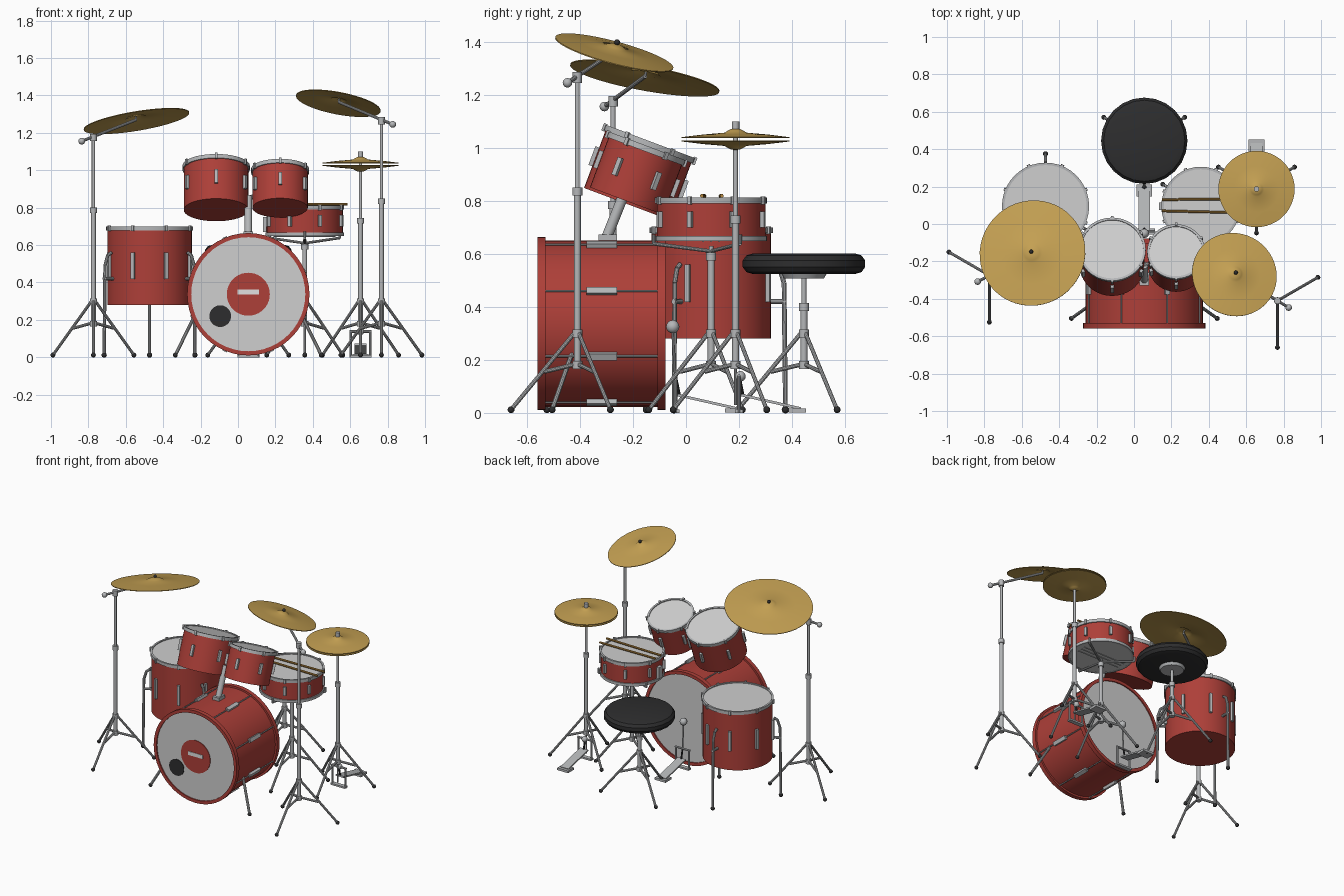
import bpy, bmesh, math
from mathutils import Matrix, Vector

if "Cube" in bpy.data.objects:
    bpy.data.objects.remove(bpy.data.objects["Cube"])

V = Vector


def material(name, rgb):
    m = bpy.data.materials.new(name)
    m.diffuse_color = (*rgb, 1)
    m.use_nodes = True
    m.node_tree.nodes["Principled BSDF"].inputs["Base Color"].default_value = m.diffuse_color
    return m


RED = material("red_lacquer", (0.42, 0.05, 0.04))
HEAD = material("drum_skin", (0.62, 0.62, 0.62))
CHROME = material("chrome", (0.46, 0.47, 0.48))
GOLD = material("brass", (0.55, 0.35, 0.085))
BLACK = material("black_rubber", (0.027, 0.027, 0.028))
WOOD = material("stick_wood", (0.45, 0.24, 0.05))
WHITE = material("white_plate", (0.75, 0.75, 0.75))


def finish(name, bm, mat, matrix=Matrix()):
    bmesh.ops.remove_doubles(bm, verts=bm.verts, dist=1e-5)
    bmesh.ops.recalc_face_normals(bm, faces=bm.faces)
    me = bpy.data.meshes.new(name)
    bm.to_mesh(me)
    bm.free()
    me.materials.append(mat)
    ob = bpy.data.objects.new(name, me)
    ob.matrix_world = matrix
    bpy.context.collection.objects.link(ob)
    return ob


def lathe(name, profile, mat, matrix=Matrix(), segs=40, closed=False):
    """Revolve (radius, height) points around local z."""
    bm = bmesh.new()
    pts = profile + profile[:1] if closed else profile
    vs = [bm.verts.new((r, 0, z)) for r, z in pts]
    es = [bm.edges.new(p) for p in zip(vs, vs[1:])]
    bmesh.ops.spin(bm, geom=vs + es, cent=(0, 0, 0), axis=(0, 0, 1),
                   angle=math.tau, steps=segs, use_merge=False)
    return finish(name, bm, mat, matrix)


def disc(name, r, z0, z1, mat, matrix=Matrix(), segs=40):
    return lathe(name, [(0, z1), (r, z1), (r, z0), (0, z0)], mat, matrix, segs)


def rods(name, pairs, r, mat, segs=10):
    """Straight round bars between pairs of points, in one object."""
    bm = bmesh.new()
    for a, b in pairs:
        a, b = V(a), V(b)
        d = b - a
        m = Matrix.Translation((a + b) / 2) @ d.to_track_quat('Z', 'Y').to_matrix().to_4x4()
        bmesh.ops.create_cone(bm, cap_ends=True, segments=segs, radius1=r, radius2=r,
                              depth=d.length, matrix=m)
    return finish(name, bm, mat)


def boxes(name, items, mat):
    """Boxes given as (matrix, size), in one object."""
    bm = bmesh.new()
    for m, s in items:
        bmesh.ops.create_cube(bm, size=1, matrix=m @ Matrix.Diagonal((*s, 1)))
    return finish(name, bm, mat)


def balls(name, points, r, mat):
    bm = bmesh.new()
    for p in points:
        bmesh.ops.create_uvsphere(bm, u_segments=12, v_segments=8, radius=r,
                                  matrix=Matrix.Translation(p))
    return finish(name, bm, mat)


def T(x, y, z):
    return Matrix.Translation((x, y, z))


def around(n, offset=0):
    return [math.radians(offset) + i * math.tau / n for i in range(n)]


def ring(r0, r1, z0, z1):
    return [(r0, z0), (r1, z0), (r1, z1), (r0, z1)]


def drum(name, top, tilt, r, h, angles, lug_len, bottom_hoop=False):
    """Upright drum: shell, skin, hoops, lugs and bolts."""
    m = T(*top) @ Matrix.Rotation(math.radians(tilt), 4, 'X')
    disc(name + "_shell", r, -h, -0.008, RED, m)
    disc(name + "_skin", r - 0.004, -0.009, -0.004, HEAD, m)
    lathe(name + "_hoop", ring(r - 0.006, r + 0.007, -0.02, 0.002), CHROME, m, closed=True)
    if bottom_hoop:
        lathe(name + "_bottom_hoop", ring(r - 0.006, r + 0.007, -h - 0.002, -h + 0.018),
              CHROME, m, closed=True)
        disc(name + "_bottom_skin", r - 0.004, -h - 0.001, -h + 0.002, HEAD, m)
    spin = [m @ Matrix.Rotation(a, 4, 'Z') for a in angles]
    boxes(name + "_lugs", [(s @ T(r + 0.005, 0, -h / 2), (0.02, 0.018, lug_len)) for s in spin]
          + [(s @ T(r + 0.008, 0, -0.009), (0.014, 0.014, 0.03)) for s in spin], CHROME)


# Bass drum, lying on its side with front at -y
BX, BZ, BR, BL = 0.055, 0.337, 0.318, 0.483
bass = T(BX, -0.56, BZ) @ Matrix.Rotation(math.pi / 2, 4, 'X')
disc("bass_shell", BR - 0.004, -BL + 0.014, -0.014, RED, bass, 48)
for side, z in (("front", 0), ("back", -BL + 0.03)):
    lathe("bass_hoop_" + side, ring(0.305, 0.327, z - 0.03, z), RED, bass, 48, True)
disc("bass_front_skin", 0.307, -0.016, -0.008, HEAD, bass, 48)
disc("bass_back_skin", 0.307, -BL + 0.008, -BL + 0.016, HEAD, bass, 48)
disc("bass_emblem", 0.115, -0.009, -0.004, RED, bass)
boxes("bass_emblem_plate", [(bass @ T(0, 0.012, -0.004), (0.115, 0.026, 0.006))], WHITE)
disc("bass_port_hole", 0.058, -0.009, -0.004, BLACK, bass @ T(-0.15, -0.117, 0), 32)
spin = [bass @ Matrix.Rotation(a, 4, 'Z') for a in around(8, 22.5)]
boxes("bass_lugs", [(s @ T(BR + 0.002, 0, -BL / 2), (0.022, 0.026, 0.115)) for s in spin], CHROME)
rods("bass_tension_rods", [(s @ V((BR + 0.004, 0, -0.01)), s @ V((BR + 0.004, 0, -BL + 0.01)))
                           for s in spin], 0.004, CHROME, 8)
# Bass spurs
spur = [(V((BX + s * 0.285, -0.43, 0.225)), V((BX + s * 0.39, -0.505, 0.012))) for s in (-1, 1)]
rods("bass_spurs", spur, 0.009, CHROME)
balls("bass_spur_tips", [b for a, b in spur], 0.013, BLACK)

# Upright drums
drum("large_tom", (-0.117, -0.135, 1.022), -20.5, 0.173, 0.25, around(6, 30), 0.075)
drum("small_tom", (0.225, -0.147, 1.005), -20.5, 0.148, 0.22, around(6, 30), 0.07)
drum("floor_tom", (-0.473, 0.095, 0.698), 0, 0.226, 0.418, around(8, 22.5), 0.14)
drum("snare", (0.357, 0.095, 0.81), 0, 0.204, 0.16, around(8, 22.5), 0.06, True)
boxes("snare_strainer", [(T(0.143, 0.095, 0.71), (0.02, 0.04, 0.08))], CHROME)
rods("snare_wires", [((0.19, 0.095 + d, 0.647), (0.52, 0.095 + d, 0.647))
                     for d in (-0.03, 0, 0.03)], 0.003, CHROME, 6)
rods("drumsticks", [((0.15, 0.13, 0.818), (0.585, 0.135, 0.819)),
                    ((0.15, 0.07, 0.818), (0.585, 0.06, 0.819))], 0.007, WOOD)

# Tom mount on top of the bass drum
boxes("tom_mount_base", [(T(BX, -0.295, 0.66), (0.05, 0.07, 0.025))], CHROME)
rods("tom_mount_post", [((BX, -0.3, 0.66), (BX, -0.22, 0.86))], 0.02, CHROME, 16)
rods("tom_mount_arms", [((BX, -0.22, 0.85), (-0.1, -0.18, 0.9)),
                        ((BX, -0.22, 0.85), (0.2, -0.18, 0.9))], 0.012, CHROME)

# Floor tom legs
legs, tips = [], []
for a in around(3, 90):
    def p(r, z):
        return V((-0.473 + r * math.cos(a), 0.095 + r * math.sin(a), z))
    path = [p(0.235, 0.56), p(0.258, 0.545), p(0.275, 0.49), p(0.28, 0.012)]
    legs += list(zip(path, path[1:])) + [(p(0.22, 0.42), p(0.285, 0.42))]
    tips.append(path[-1])
rods("floor_tom_legs", legs, 0.009, CHROME)
balls("floor_tom_leg_tips", tips, 0.014, BLACK)


def stand(name, x, y, top, joints, reach=0.25):
    """Column on a braced tripod."""
    rods(name + "_lower_tube", [((x, y, 0.165), (x, y, joints[0]))], 0.013, CHROME, 12)
    rods(name + "_upper_tube", [((x, y, joints[0]), (x, y, top))], 0.009, CHROME, 12)
    rods(name + "_collars", [((x, y, z - 0.015), (x, y, z + 0.015))
                             for z in [0.18, 0.3] + joints], 0.019, CHROME, 12)
    arms, feet = [], []
    for a in around(3, -90):
        d = V((math.cos(a), math.sin(a), 0))
        o = V((x, y, 0))
        foot = o + d * reach + V((0, 0, 0.012))
        arms += [(o + d * 0.012 + V((0, 0, 0.3)), foot),
                 (o + V((0, 0, 0.185)), o + d * reach * 0.5 + V((0, 0, 0.155)))]
        feet.append(foot)
    rods(name + "_legs", arms, 0.008, CHROME)
    balls(name + "_feet", feet, 0.013, BLACK)


def cymbal(name, centre, normal, r, flip=1):
    m = T(*centre) @ V(normal).to_track_quat('Z', 'Y').to_matrix().to_4x4()
    top = [(0, .032), (.08, .031), (.15, .024), (.2, .017), (.6, .01), (1, 0)]
    prof = [(k * r, z * flip) for k, z in top] + \
           [(k * r, (z - 0.004) * flip) for k, z in reversed(top)]
    lathe(name, prof, GOLD, m, 48)
    return m


def boom_stand(name, x, y, top, joint, centre, normal, r):
    stand(name + "_stand", x, y, top, [joint])
    m = cymbal(name, centre, normal, r)
    hub, end = V((x, y, top)), m @ V((0, 0, 0.005))
    back = hub - (end - hub).normalized() * 0.075
    rods(name + "_boom", [(back, end)], 0.008, CHROME)
    rods(name + "_clamp", [(hub - V((0, 0, 0.025)), hub + V((0, 0, 0.015)))], 0.018, CHROME, 12)
    balls(name + "_boom_knob", [back], 0.018, CHROME)
    rods(name + "_post", [(end, m @ V((0, 0, 0.045)))], 0.005, CHROME)
    balls(name + "_nut", [m @ V((0, 0, 0.04))], 0.011, BLACK)


boom_stand("ride_cymbal", -0.773, -0.275, 1.18, 0.785, (-0.543, -0.155, 1.265), (-0.165, 0.182, 1), 0.286)
boom_stand("crash_cymbal", 0.767, -0.41, 1.27, 0.835, (0.537, -0.27, 1.36), (0.19, 0.268, 1), 0.23)

# Hi-hat
HX, HY = 0.655, 0.187
stand("hihat_stand", HX, HY, 1.08, [0.73], 0.235)
cymbal("hihat_top", (HX, HY, 1.04), (0, 0, 1), 0.204)
cymbal("hihat_bottom", (HX, HY, 1.024), (0, 0, 1), 0.204, -1)
rods("hihat_clutch", [((HX, HY, 1.06), (HX, HY, 1.1))], 0.014, CHROME, 12)
rods("hihat_pull_rod", [((HX, HY, 0.03), (HX, HY, 0.18))], 0.005, CHROME)

# Snare stand with basket
stand("snare_stand", 0.357, 0.095, 0.63, [0.59], 0.235)
basket = []
for a in around(3, 30):
    q = [V((0.357 + r * math.cos(a), 0.095 + r * math.sin(a), z))
         for r, z in ((0, 0.61), (0.217, 0.638), (0.217, 0.672))]
    basket += list(zip(q, q[1:]))
rods("snare_basket", basket, 0.007, CHROME)

# Stool
SX, SY = 0.055, 0.445
stand("stool_stand", SX, SY, 0.51, [0.4])
lathe("stool_seat", [(0, .602), (.19, .602), (.217, .594), (.231, .575), (.231, .55),
                     (.217, .531), (.19, .523), (0, .523)], BLACK, T(SX, SY, 0), 24)
lathe("stool_plate", [(0, .524), (.085, .524), (.075, .506), (0, .506)], CHROME, T(SX, SY, 0), 24)


def pedal(name, x, y):
    """Frame at y, with the footboard sloping back to a heel block."""
    a = math.atan2(-0.05, 0.22)
    boxes(name + "_board", [
        (T(x, y + 0.12, 0.042) @ Matrix.Rotation(a, 4, 'X'), (0.062, 0.23, 0.01)),
        (T(x, y + 0.22, 0.009), (0.085, 0.065, 0.016)),
        (T(x, y, 0.006), (0.115, 0.03, 0.012))], CHROME)
    rods(name + "_frame", [((x + s * 0.052, y, 0), (x + s * 0.052, y, 0.14)) for s in (-1, 1)]
         + [((x - 0.058, y, 0.138), (x + 0.058, y, 0.138))], 0.007, CHROME)
    rods(name + "_chain", [((x, y, 0.138), (x, y + 0.015, 0.065))], 0.006, BLACK)


# Pedals and bass beater
pedal("hihat_pedal", HX, 0.2)
balls("hihat_pedal_cam", [(HX, 0.205, 0.138)], 0.02, CHROME)
pedal("bass_pedal", BX, -0.04)
rods("bass_beater_rod", [((BX, -0.04, 0.135), (BX, -0.052, 0.33))], 0.005, CHROME)
balls("bass_beater", [(BX, -0.05, 0.325)], 0.025, CHROME)

# Smooth round surfaces, keep edges sharp
for ob in bpy.context.collection.objects:
    ob.select_set(True)
    bpy.context.view_layer.objects.active = ob
bpy.ops.object.shade_smooth_by_angle(angle=math.radians(35))
